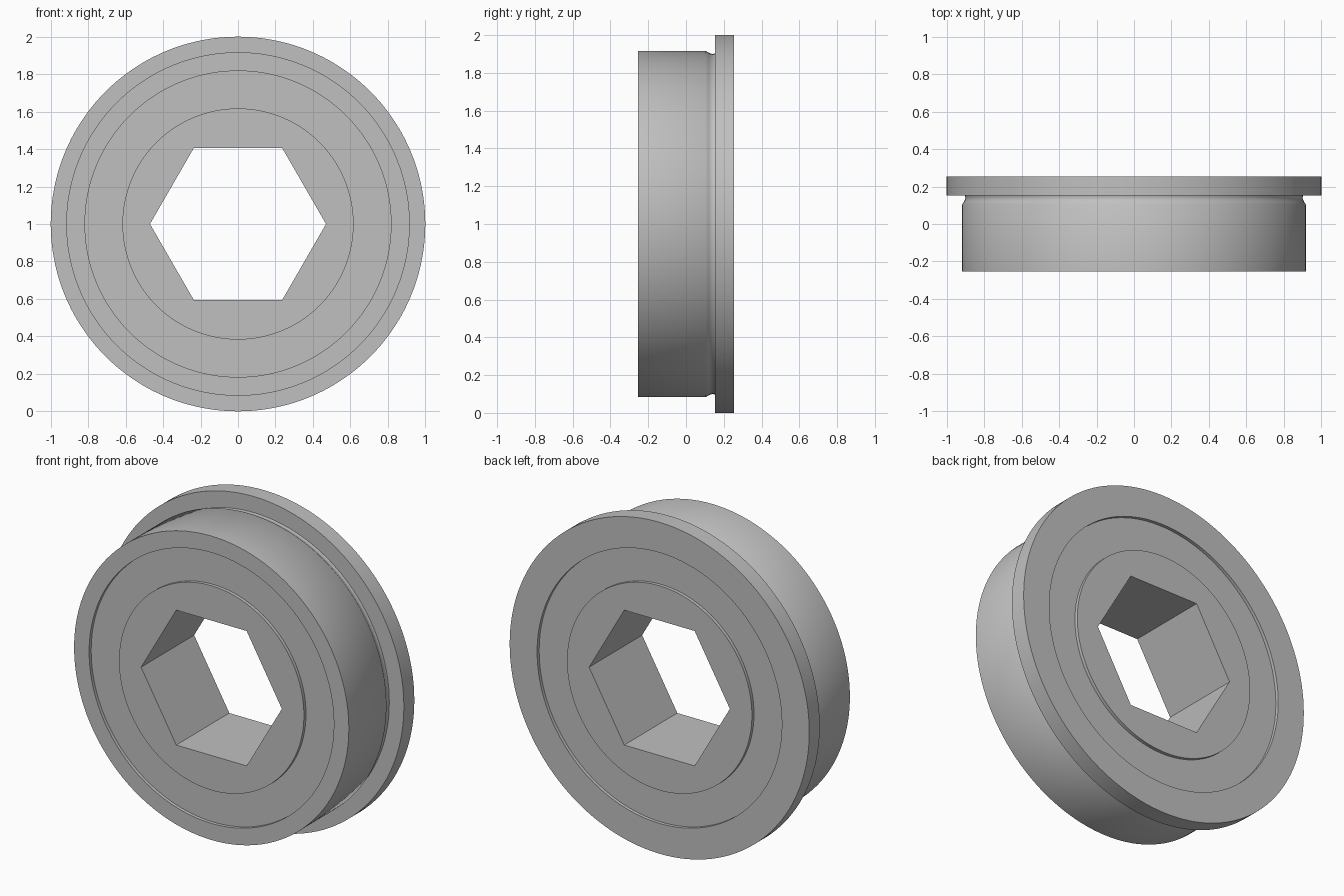
import bpy, bmesh, math

cube = bpy.data.objects.get("Cube")
if cube:
    bpy.data.objects.remove(cube, do_unlink=True)

SEGMENTS = 144          # multiple of six, so the hex corners are exact
HALF = 0.253            # half of the width along y
RECESS = 0.02           # depth of the shields below the ring faces
HEX_APOTHEM = 0.407
R_INNER, R_OUTER = 0.617, 0.817

steel = bpy.data.materials.new("grey steel")
steel.use_nodes = True
grey = (0.53, 0.53, 0.53, 1)
steel.diffuse_color = grey
steel.node_tree.nodes["Principled BSDF"].inputs["Base Color"].default_value = grey


def hex_radius(angle):
    """Distance from the axis to a hexagon with corners on the x axis."""
    sector = math.pi / 3
    return HEX_APOTHEM / math.cos(angle % sector - sector / 2)


def lathe(name, profile):
    """Turn a closed (radius, y) profile about y; a radius may be a function."""
    bm = bmesh.new()
    rings = []
    for i in range(SEGMENTS):
        a = math.tau * i / SEGMENTS
        ring = []
        for radius, y in profile:
            r = radius(a) if callable(radius) else radius
            ring.append(bm.verts.new((r * math.cos(a), y, 1 + r * math.sin(a))))
        rings.append(ring)
    n = len(profile)
    for i, ring in enumerate(rings):
        after = rings[(i + 1) % SEGMENTS]
        for j in range(n):
            k = (j + 1) % n
            bm.faces.new((ring[j], ring[k], after[k], after[j]))
    bmesh.ops.recalc_face_normals(bm, faces=bm.faces)
    mesh = bpy.data.meshes.new(name)
    bm.to_mesh(mesh)
    bm.free()
    mesh.materials.append(steel)
    obj = bpy.data.objects.new(name, mesh)
    bpy.context.collection.objects.link(obj)
    bpy.ops.object.select_all(action="DESELECT")
    obj.select_set(True)
    bpy.context.view_layer.objects.active = obj
    bpy.ops.object.shade_smooth_by_angle(angle=math.radians(35))
    return obj


# Outer ring with a rounded relief groove beside the flange
lathe("outer_ring", [
    (R_OUTER, -HALF), (0.917, -HALF), (0.917, 0.105),
    (0.908, 0.118), (0.902, 0.13), (0.9, 0.141), (0.903, 0.153),
    (1.0, 0.153), (1.0, HALF), (R_OUTER, HALF),
])

# Recessed shields, joined through the middle
face = HALF - RECESS
lathe("shield", [(R_INNER, -face), (R_OUTER, -face), (R_OUTER, face), (R_INNER, face)])

# Inner ring with a hexagonal bore
lathe("inner_ring", [
    (hex_radius, -HALF), (R_INNER, -HALF), (R_INNER, HALF), (hex_radius, HALF),
])
